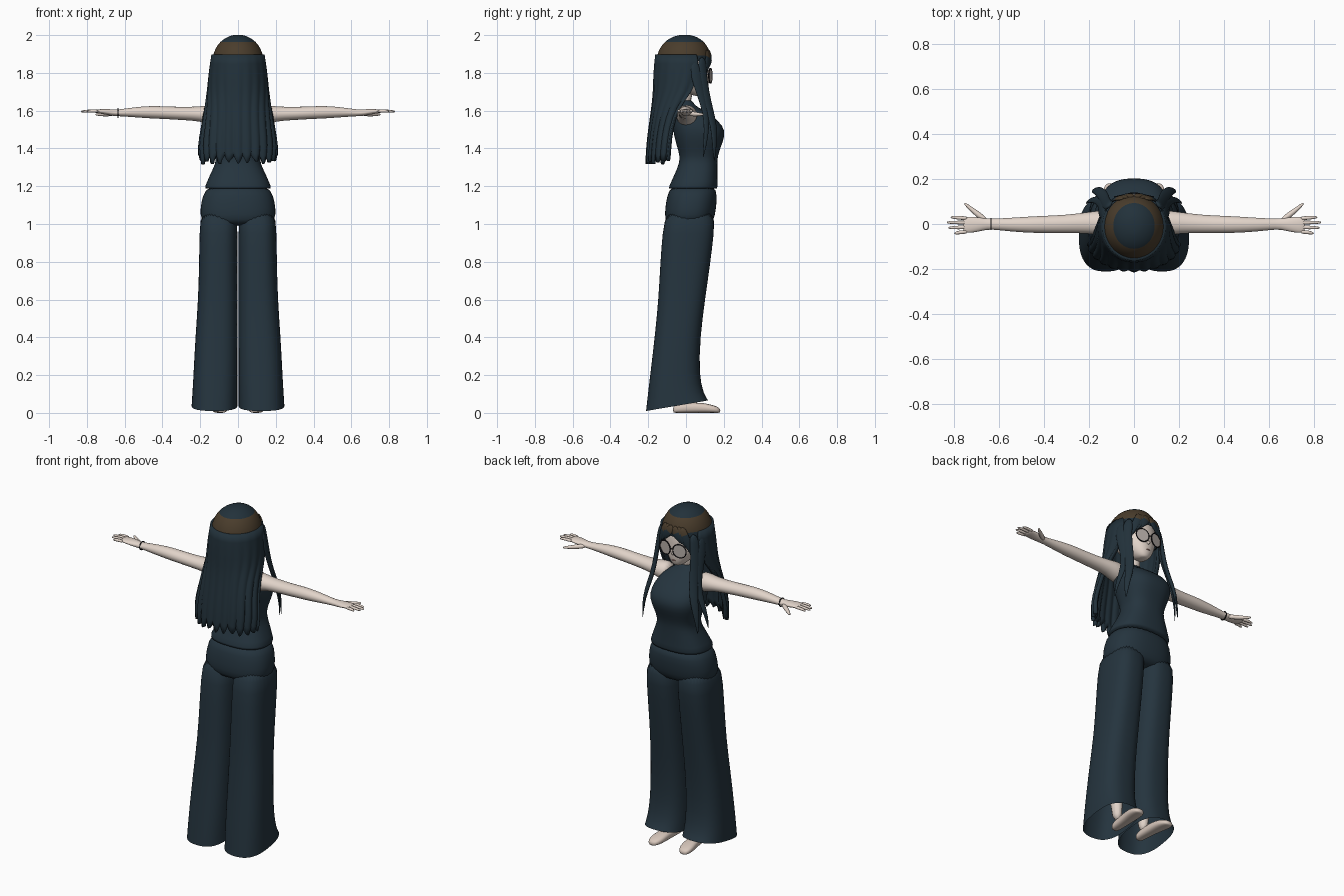
import bpy, bmesh, math, random
from mathutils import Vector

random.seed(4)
cube = bpy.data.objects.get("Cube")
if cube:
    bpy.data.objects.remove(cube)


def material(name, r, g, b):
    m = bpy.data.materials.new(name)
    m.use_nodes = True
    m.diffuse_color = (r, g, b, 1)
    m.node_tree.nodes["Principled BSDF"].inputs["Base Color"].default_value = (r, g, b, 1)
    return m


CLOTH = material("navy cloth", .018, .034, .048)
HAIR = material("dark hair", .016, .031, .043)
SHINE = material("brown hair sheen", .068, .046, .025)
SKIN = material("pale skin", .76, .66, .59)
SHOE = material("beige shoe", .68, .57, .50)
FRAME = material("black frame", .008, .008, .01)
LENS = material("grey lens", .48, .43, .40)
LIP = material("soft pink lip", .55, .28, .25)


def finish(name, bm, mats, smooth=1):
    bmesh.ops.recalc_face_normals(bm, faces=bm.faces)
    me = bpy.data.meshes.new(name)
    bm.to_mesh(me)
    bm.free()
    ob = bpy.data.objects.new(name, me)
    bpy.context.collection.objects.link(ob)
    for m in mats:
        me.materials.append(m)
    for f in me.polygons:
        f.use_smooth = True
        if SHINE in mats:  # sheen ring around the crown
            f.material_index = int(1.893 < f.center.z < 1.966)
    if smooth:
        ob.modifiers.new("smooth", "SUBSURF").levels = smooth
        ob.modifiers["smooth"].render_levels = smooth
    return ob


def skin_rings(name, rings, mats, caps=(True, True), closed=True):
    bm = bmesh.new()
    rows = [[bm.verts.new(p) for p in ring] for ring in rings]
    n = len(rows[0])
    for a, b in zip(rows, rows[1:]):
        for i in range(n if closed else n - 1):
            j = (i + 1) % n
            bm.faces.new((a[i], a[j], b[j], b[i]))
    if caps[0]:
        bm.faces.new(rows[0])
    if caps[1]:
        bm.faces.new(rows[-1])
    return finish(name, bm, mats)


def loft(name, rows, mats, axis="z", n=24, p=2.0, caps=(True, True)):
    """Rows are (position, centre a, radius a, centre b, radius b)."""
    rings = []
    for t, ca, ra, cb, rb in rows:
        ring = []
        for i in range(n):
            w = math.tau * i / n
            c, s = math.cos(w), math.sin(w)
            a = ca + ra * math.copysign(abs(c) ** (2 / p), c)
            b = cb + rb * math.copysign(abs(s) ** (2 / p), s)
            ring.append({"z": (a, b, t), "x": (t, a, b), "y": (a, t, b)}[axis])
        rings.append(ring)
    return skin_rings(name, rings, mats, caps)


def upright(rows):
    """Turn (z, half width, back, front) into loft rows."""
    return [(z, 0, w, (b + f) / 2, (f - b) / 2) for z, w, b, f in rows]


def strand(name, pts, widths, mats, flat=1.0, n=10):
    """Tapered tube along a path, flattened away from the body axis."""
    pts = [Vector(p) for p in pts]
    rings = []
    for i, p in enumerate(pts):
        t = (pts[min(i + 1, len(pts) - 1)] - pts[max(i - 1, 0)]).normalized()
        out = Vector((p.x, p.y, 0)) if flat < 1 else Vector((0, 0, 1))
        side = t.cross(out).normalized()
        out = side.cross(t).normalized()
        rings.append([p + widths[i] * (side * math.cos(math.tau * k / n)
                      + out * flat * math.sin(math.tau * k / n)) for k in range(n)])
    return skin_rings(name, rings, mats)


# Sleeveless top with flared hem and high collar
loft("top", upright([
    (1.185, .178, -.095, .168), (1.19, .178, -.094, .168), (1.26, .150, -.062, .166),
    (1.32, .118, -.036, .166), (1.36, .118, -.033, .168), (1.41, .134, -.048, .185),
    (1.47, .152, -.064, .209), (1.52, .152, -.072, .197), (1.57, .134, -.072, .145),
    (1.61, .100, -.066, .080), (1.63, .056, -.060, .042), (1.66, .045, -.055, .036)]),
    [CLOTH], p=2.5, n=32)

# Wide trousers
loft("trouser_hips", upright([
    (1.21, .160, -.08, .155), (1.15, .188, -.10, .165), (1.08, .201, -.112, .160),
    (1.02, .198, -.112, .148), (.99, .16, -.09, .12)]), [CLOTH], p=2.4, n=32)
LEG = [(1.09, .198, -.106, .158), (.95, .204, -.125, .148), (.80, .206, -.136, .130),
       (.60, .211, -.146, .101), (.40, .226, -.166, .075), (.20, .236, -.190, .069),
       (.10, .242, -.202, .094), (.03, .246, -.212, .118)]
ARM = [(.09, .0, .056, 1.572, .060), (.15, .004, .058, 1.578, .054), (.20, .006, .048, 1.583, .039),
       (.30, 0, .041, 1.585, .035), (.40, -.002, .039, 1.590, .034), (.46, -.003, .037, 1.592, .034),
       (.55, -.003, .031, 1.592, .027), (.635, 0, .023, 1.588, .017), (.67, -.001, .028, 1.590, .018),
       (.71, -.003, .036, 1.595, .014), (.75, -.004, .036, 1.597, .010), (.76, -.004, .03, 1.597, .007)]
FOOT = [(-.07, .018, .03), (-.05, .03, .045), (.02, .032, .055), (.08, .038, .055),
        (.13, .042, .045), (.165, .034, .034), (.182, .016, .022)]
for s, tag in ((1, "left"), (-1, "right")):
    leg = loft(tag + "_trouser_leg",
               [(z, s * (o + .003) / 2, (o - .003) / 2, (b + f) / 2, (f - b) / 2) for z, o, b, f in LEG],
               [CLOTH], p=2.6, n=32, caps=(True, False))
    for v in leg.data.vertices:  # hem lifts over the foot
        if v.co.z < .05:
            v.co.z = .01 + (v.co.y + .212) * .17
    loft(tag + "_ankle", [(.02, s * .09, .03, -.03, .035), (.3, s * .1, .04, -.04, .045)], [SKIN], n=12)
    loft(tag + "_shoe", [(y, s * (.085 + .1 * max(y, 0)), w, h / 2, h / 2) for y, w, h in FOOT],
         [SHOE], axis="y", n=16, p=2.6)

    # Arm, fingers and thumb
    loft(tag + "_arm", [(s * r[0],) + r[1:] for r in ARM], [SKIN], axis="x", n=16)
    for k, (y, tip) in enumerate(((-.034, .80), (-.014, .825), (.006, .832), (.025, .815))):
        strand(f"{tag}_finger_{k + 1}", [(s * .735, y, 1.597), (s * .78, y * 1.1, 1.599),
               (s * (tip - .01), y * 1.2, 1.596), (s * tip, y * 1.2, 1.595)],
               (.010, .009, .007, .003), [SKIN], n=8)
    strand(tag + "_thumb", [(s * .65, .01, 1.586), (s * .69, .04, 1.582), (s * .725, .068, 1.58),
           (s * .748, .088, 1.58), (s * .753, .092, 1.58)], (.012, .015, .010, .007, .003), [SKIN], n=8)

# Neck and head
loft("neck", [(1.60, 0, .042, -.012, .042), (1.76, 0, .042, -.005, .045)], [SKIN], n=16)
loft("head", upright([
    (1.676, .018, .060, .098), (1.685, .036, .02, .108), (1.71, .064, -.04, .118),
    (1.75, .090, -.085, .122), (1.79, .104, -.105, .120), (1.84, .110, -.115, .121),
    (1.89, .106, -.112, .112), (1.94, .075, -.08, .08)]), [SKIN], p=2.15)
loft("nose", [(.105, 0, .014, 1.762, .020), (.125, 0, .008, 1.758, .010),
              (.137, 0, .003, 1.755, .003)], [SKIN], axis="y", n=10)
loft("mouth", [(.117, 0, .017, 1.716, .005), (.123, 0, .013, 1.716, .003)], [LIP], axis="y", n=10)

# Round glasses
for s, tag in ((1, "left"), (-1, "right")):
    spot = (s * .047, .129, 1.785)
    turn = (math.pi / 2, 0, -s * .22)
    bpy.ops.mesh.primitive_torus_add(major_radius=.039, minor_radius=.0035, major_segments=28,
                                     minor_segments=6, location=spot, rotation=turn)
    bpy.context.object.name = tag + "_glasses_rim"
    bpy.context.object.data.materials.append(FRAME)
    bpy.ops.mesh.primitive_cylinder_add(vertices=28, radius=.038, depth=.003, location=spot, rotation=turn)
    bpy.context.object.name = tag + "_glasses_lens"
    bpy.context.object.data.materials.append(LENS)
    strand(tag + "_glasses_arm", [(s * .086, .122, 1.79), (s * .11, .07, 1.79), (s * .112, 0, 1.785)],
           (.003, .003, .003), [FRAME], n=6)
strand("glasses_bridge", [(-.012, .137, 1.79), (0, .139, 1.793), (.012, .137, 1.79)],
       (.003, .003, .003), [FRAME], n=6)

# Bracelet on one wrist
bpy.ops.mesh.primitive_torus_add(major_radius=.024, minor_radius=.003, major_segments=20, minor_segments=6,
                                 location=(-.635, 0, 1.588), rotation=(0, math.pi / 2, 0))
bpy.context.object.name = "bracelet"
bpy.context.object.data.materials.append(FRAME)

# Hair crown
hair = [HAIR, SHINE]
loft("hair_crown", upright([
    (1.862, .137, -.158, .130), (1.892, .133, -.154, .132), (1.93, .120, -.140, .120),
    (1.967, .094, -.112, .095), (1.99, .058, -.075, .06), (2.002, .022, -.032, .02)]),
    hair, n=40, caps=(False, True))

# Long back hair: an open curtain with strand ridges and a jagged hem
CURTAIN = [(1.895, .130, .142, -.010, 118), (1.80, .146, .150, -.012, 120), (1.70, .152, .142, -.020, 112),
           (1.62, .166, .122, -.048, 96), (1.50, .183, .112, -.075, 90), (1.41, .200, .117, -.080, 88),
           (1.345, .188, .117, -.083, 86)]
cols = 73
tips = [random.uniform(-.012, .012) for _ in range(cols)]
rings = []
for k, (z, rx, ry, cy, reach) in enumerate(CURTAIN):
    ring = []
    for i in range(cols):
        w = math.radians(reach) * (2 * i / (cols - 1) - 1)
        ridge = 1 + .007 * k * math.cos(math.tau * i / 6)
        drop = (.026 * math.cos(math.tau * i / 6) + tips[i]) if k == len(CURTAIN) - 1 else 0
        ring.append((rx * ridge * math.sin(w), cy - ry * ridge * math.cos(w), z - drop))
    rings.append(ring)
curtain = skin_rings("back_hair", rings, hair, (False, False), closed=False)
thick = curtain.modifiers.new("thickness", "SOLIDIFY")
thick.thickness = .022
thick.offset = 0

# Side locks falling over the shoulders, and the parted fringe
for s, tag in ((1, "left"), (-1, "right")):
    strand(tag + "_front_lock", [(s * .105, .085, 1.89), (s * .122, .085, 1.80), (s * .128, .10, 1.70),
           (s * .135, .125, 1.60), (s * .158, .150, 1.51), (s * .178, .150, 1.42), (s * .183, .150, 1.33)],
           (.025, .030, .028, .027, .024, .016, .003), hair, flat=.45)
    strand(tag + "_outer_lock", [(s * .128, .04, 1.87), (s * .142, .055, 1.78), (s * .142, .08, 1.69),
           (s * .150, .105, 1.60), (s * .183, .11, 1.50), (s * .208, .10, 1.42), (s * .212, .09, 1.35)],
           (.025, .034, .028, .022, .016, .011, .002), hair, flat=.4)
    for k, (reach, low) in enumerate(((.062, 1.825), (.088, 1.795), (.108, 1.755))):
        strand(f"{tag}_fringe_{k + 1}", [(s * (.01 + .02 * k), .119 - .004 * k, 1.925),
               (s * (.02 + .024 * k), .131 - .006 * k, 1.885),
               (s * (reach - .012), .126 - .01 * k, (low + 1.885) / 2),
               (s * reach, .118 - .012 * k, low)],
               (.016, .026, .020, .003), hair, flat=.35)
